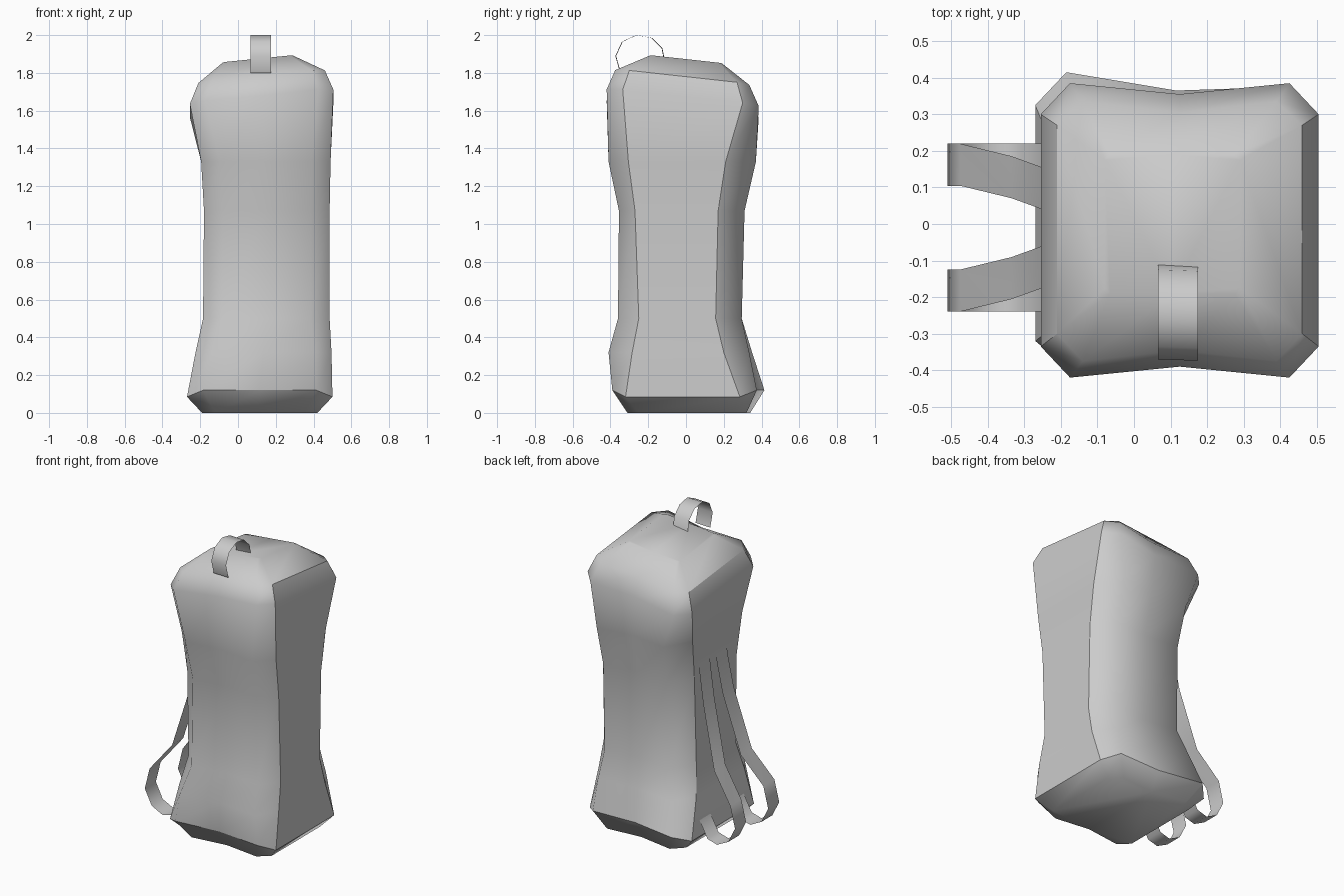
import bpy, bmesh

if "Cube" in bpy.data.objects:
    bpy.data.objects.remove(bpy.data.objects["Cube"])

XC = 0.11   # body centre in x (straps extend the model to -x)

# Body rings: z, side z offset, x left, x right, side y front/back, corner y front/back,
# chamfer, tilt, extra back bulge on the left corner
RINGS = [
    (0.00, 0.00, -0.19, 0.42, -0.25, 0.25, -0.31, 0.32, 0.07, 0, 0.02),
    (0.12, -0.035, -0.27, 0.50, -0.32, 0.285, -0.39, 0.375, 0.085, 0, 0.04),
    (0.32, 0.00, -0.225, 0.495, -0.285, 0.20, -0.41, 0.335, 0.09, 0, 0.015),
    (0.50, 0.00, -0.185, 0.485, -0.25, 0.157, -0.36, 0.295, 0.10, 0, 0),
    (1.07, 0.00, -0.18, 0.485, -0.27, 0.17, -0.355, 0.31, 0.10, 0, 0),
    (1.33, 0.00, -0.195, 0.49, -0.305, 0.21, -0.41, 0.37, 0.10, 0, 0),
    (1.635, 0.00, -0.255, 0.505, -0.335, 0.30, -0.42, 0.385, 0.08, 1, 0),
    (1.745, 0.00, -0.21, 0.46, -0.30, 0.27, -0.375, 0.335, 0.07, 1, 0),
    (1.855, 0.00, -0.08, 0.29, -0.175, 0.175, -0.19, 0.19, 0.015, 1, 0),
]


def ring_points(z, dz, xl, xr, sf, sb, yf, yb, c, tilt, bulge):
    pinch = 0.03 if z < 1.8 else 0.0
    xm, zs = (xl + xr) / 2, z + dz
    pts = [(xl, sf, zs), (xl + c, yf, z), (xm, yf + pinch, z), (xr - c, yf, z), (xr, sf, zs),
           (xr, sb, zs), (xr - c, yb, z), (xm, yb - pinch + bulge / 2, z),
           (xl + c, yb + bulge, z), (xl, sb + bulge, zs)]
    return [(x, y, h + tilt * (0.10 * (x - XC) - 0.11 * y)) for x, y, h in pts]


def add_object(name, bm):
    me = bpy.data.meshes.new(name)
    bm.to_mesh(me)
    bm.free()
    ob = bpy.data.objects.new(name, me)
    bpy.context.collection.objects.link(ob)
    return ob


# Soft pinched body with flat side panels
bm = bmesh.new()
loops = [[bm.verts.new(p) for p in ring_points(*r)] for r in RINGS]
n = len(loops[0])
for a, b in zip(loops, loops[1:]):
    for i in range(n):
        j = (i + 1) % n
        bm.faces.new((a[i], a[j], b[j], b[i]))
bm.faces.new(loops[0][::-1])
bm.faces.new(loops[-1])
for f in bm.faces:
    f.smooth = True
# Sharp seams around the side panels and the base
for k in range(1, len(loops) - 2):
    for i in (0, 4, 5, 9):
        bm.edges.get((loops[k][i], loops[k + 1][i])).smooth = False
for i, j in ((4, 5), (9, 0)):
    bm.edges.get((loops[7][i], loops[7][j])).smooth = False
for i in range(n):
    bm.edges.get((loops[1][i], loops[1][(i + 1) % n])).smooth = False
add_object("pack_body", bm)


def ribbon(name, pairs):
    """Thin smooth strip between pairs of points."""
    bm = bmesh.new()
    rows = [[bm.verts.new(p) for p in pair] for pair in pairs]
    for a, b in zip(rows, rows[1:]):
        bm.faces.new((a[0], a[1], b[1], b[0])).smooth = True
    add_object(name, bm)


# Carry handle on top
arch = [(-0.345, 1.80), (-0.37, 1.89), (-0.335, 1.965), (-0.26, 2.0),
        (-0.18, 1.985), (-0.125, 1.93), (-0.107, 1.84)]
ribbon("carry_handle", [((0.065, y, z), (0.175, y - 0.004, z)) for y, z in arch])

# Shoulder straps: x, z and sideways distance from the middle
STRAP = [(-0.175, 1.25, 0.085), (-0.195, 1.10, 0.09), (-0.23, 0.90, 0.10), (-0.335, 0.51, 0.138),
         (-0.475, 0.33, 0.172), (-0.51, 0.19, 0.172), (-0.46, 0.09, 0.172),
         (-0.38, 0.05, 0.172), (-0.31, 0.07, 0.172), (-0.24, 0.20, 0.172), (-0.215, 0.33, 0.172)]
for side, name in ((-1, "front_strap"), (1, "back_strap")):
    ribbon(name, [((x, side * d - 0.01 - 0.0575, z), (x, side * d - 0.01 + 0.0575, z))
                  for x, z, d in STRAP])
